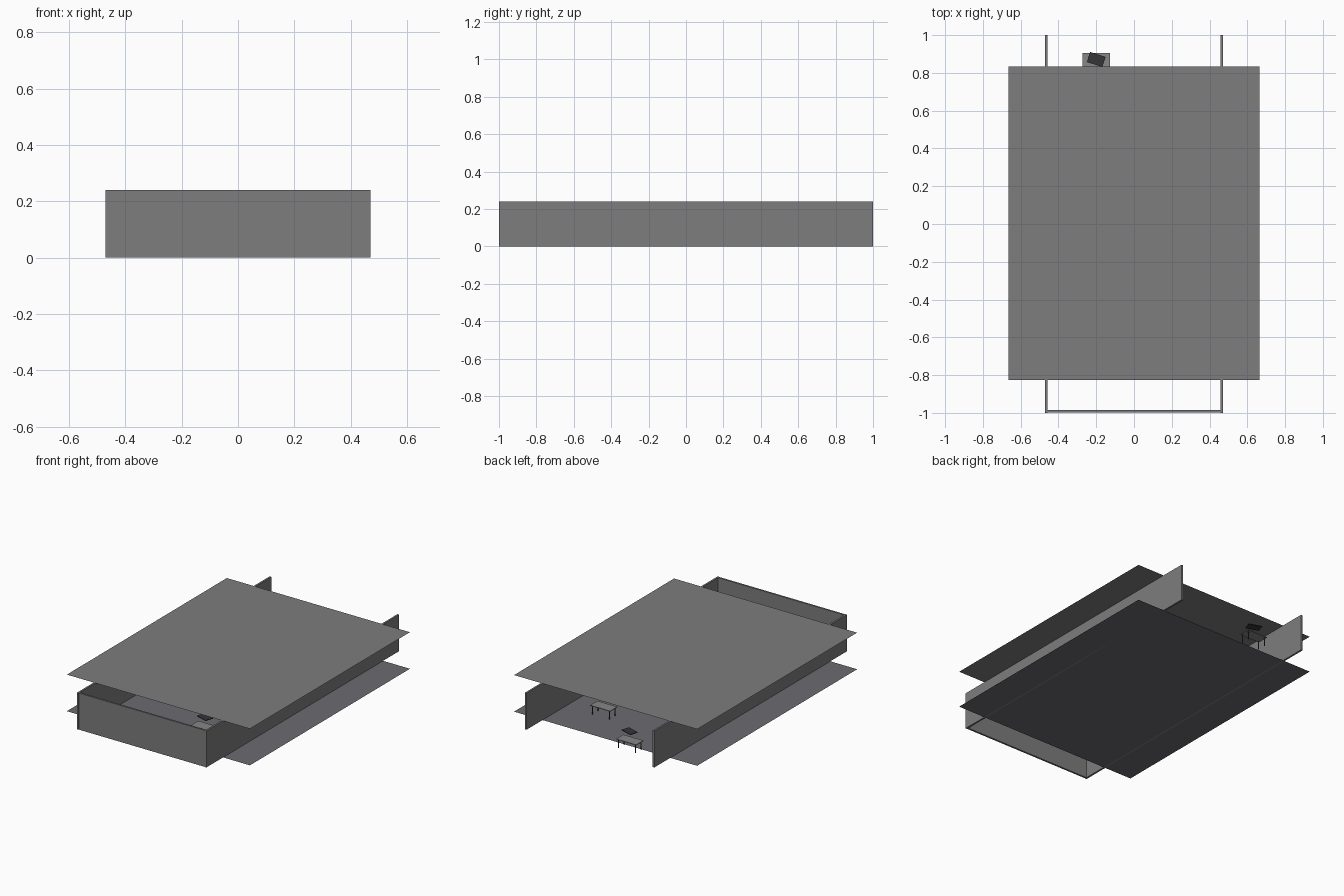
import bpy, math

if "Cube" in bpy.data.objects:
    bpy.data.objects.remove(bpy.data.objects["Cube"])

def material(name, r, g, b):
    m = bpy.data.materials.new(name)
    m.diffuse_color = (r, g, b, 1)
    m.use_nodes = True
    m.node_tree.nodes["Principled BSDF"].inputs["Base Color"].default_value = m.diffuse_color
    return m

WALL = material("dark_grey_wall", 0.205, 0.205, 0.21)
FLOOR = material("dull_floor", 0.15, 0.145, 0.165)
TABLE = material("grey_table", 0.24, 0.24, 0.24)
LEG = material("dark_leg", 0.06, 0.06, 0.06)
DARK = material("dark_cover", 0.035, 0.035, 0.04)

def sheet(name, w, d, z, y, mat):
    x, h = w / 2, d / 2
    me = bpy.data.meshes.new(name)
    me.from_pydata([(-x, y - h, z), (x, y - h, z), (x, y + h, z), (-x, y + h, z)],
                   [], [(0, 1, 2, 3)])
    me.materials.append(mat)
    ob = bpy.data.objects.new(name, me)
    bpy.context.collection.objects.link(ob)
    return ob

def box(name, x, y, z, w, d, h, mat, turn=0.0):
    bpy.ops.mesh.primitive_cube_add(size=1, location=(x, y, z), rotation=(0, 0, turn))
    ob = bpy.context.object
    ob.name = name
    ob.scale = (w, d, h)
    ob.data.materials.append(mat)
    return ob

WALL_H, WALL_T = 0.24, 0.012

# Floor and ceiling sheets, wider than the corridor
sheet("floor", 1.33, 1.66, 0.0, 0.004, FLOOR)
sheet("ceiling", 1.33, 1.66, WALL_H, 0.004, WALL)

# Long side walls and the slightly recessed end wall; the back is open
for side, s in (("left", -1), ("right", 1)):
    box(side + "_wall", s * (0.47 - WALL_T / 2), 0, WALL_H / 2, WALL_T, 2.0, WALL_H, WALL)
box("end_wall", 0, -0.998 + WALL_T / 2, WALL_H / 2, 0.94 - 2 * WALL_T + 0.006, WALL_T, WALL_H, WALL)

# Tables zigzag down the corridor, each with a dark slab hovering over it
TOP_Z = 0.06
for i in range(6):
    cx = 0.2 if i % 2 else -0.2
    cy = 0.868 - 0.3 * i
    box(f"table_top_{i}", cx, cy, TOP_Z - 0.002, 0.145, 0.075, 0.004, TABLE)
    for sx in (-1, 1):
        for sy in (-1, 1):
            box(f"table_leg_{i}", cx + sx * 0.062, cy + sy * 0.029, (TOP_Z - 0.004) / 2,
                0.004, 0.004, TOP_Z - 0.004, LEG)
    box(f"slab_{i}", cx, cy + 0.003, 0.117, 0.086, 0.056, 0.004, DARK, math.radians(-18))
